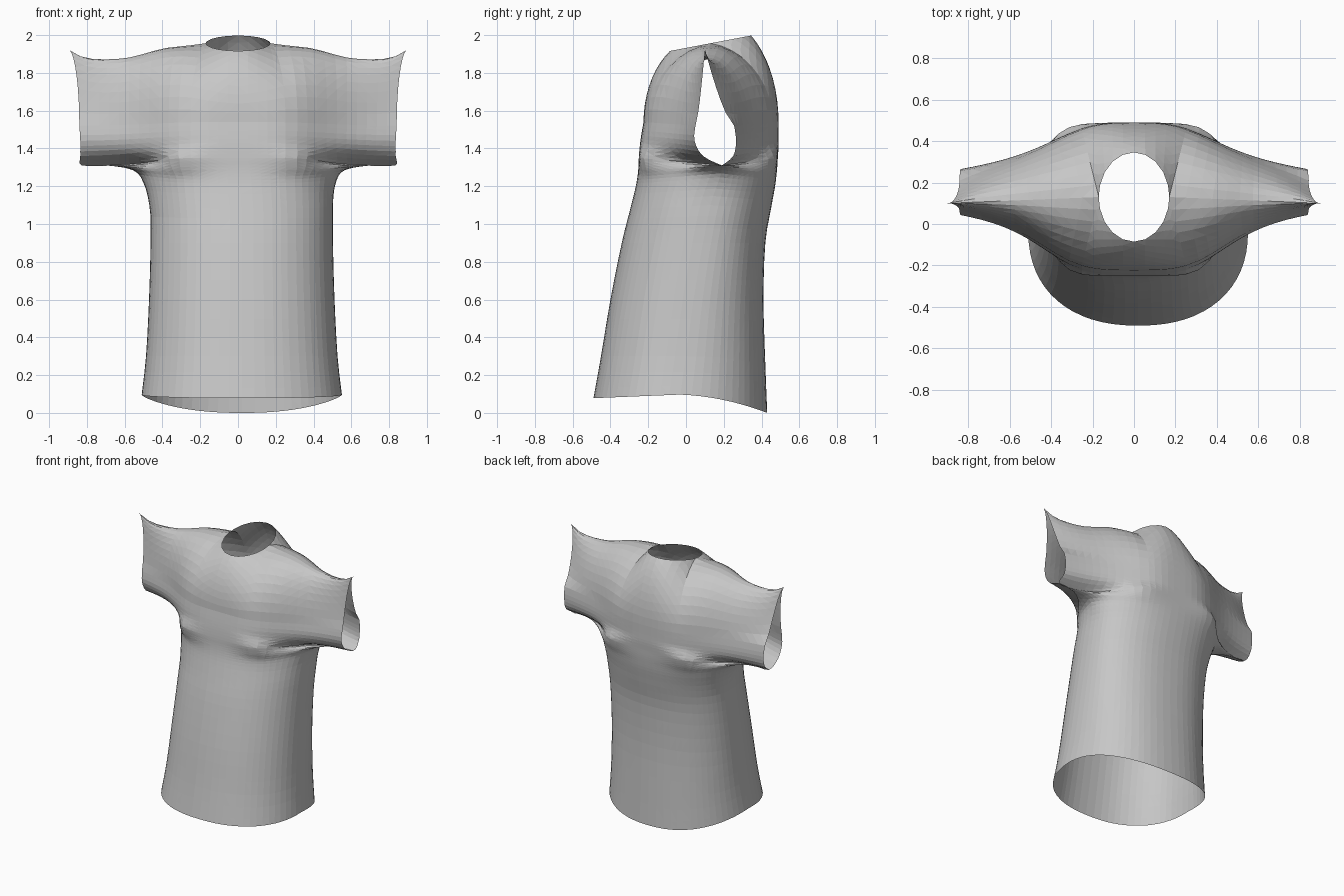
import bpy, bmesh, math
from mathutils import Vector

cube = bpy.data.objects.get("Cube")
if cube:
    bpy.data.objects.remove(cube)

COLS, SUB, ARCH = 16, 3, 9   # columns per quarter, steps per row, shoulder steps
NECK = 0.3                   # share of the top row that follows the neckline
ROUND = 0.88                 # below 1 makes the body section squarer

# Rows from hem to upper sleeve:
# centre z, front y, back y, seam x, seam z, seam front y, seam back y, sleeve blend
ROWS = [
    (.078, -.49, .43, .53, .097, -.03, -.03, 0),
    (.3, -.45, .42, .507, .3, 0, 0, 0),
    (.6, -.4, .41, .491, .6, .04, .04, 0),
    (.9, -.34, .42, .483, .9, .09, .09, 0),
    (1.08, -.295, .45, .486, 1.1, .13, .13, 0),
    (1.19, -.268, .47, .51, 1.22, .17, .17, .1),
    (1.25, -.257, .478, .56, 1.285, .19, .19, .3),
    (1.3, -.252, .483, .7, 1.31, .19, .19, .7),
    (1.35, -.25, .486, .83, 1.31, .19, .19, 1),
    (1.41, -.245, .49, .835, 1.36, .09, .25, 1),
    (1.47, -.237, .49, .835, 1.44, .045, .265, 1),
    (1.54, -.225, .49, .84, 1.52, .05, .255, 1),
]
# Shoulder ridge, x and z
RIDGE = [(.17, 1.955), (.4, 1.93), (.5, 1.9), (.6, 1.875), (.75, 1.87), (.83, 1.885), (.9, 1.925)]


def mix(a, b, t):
    return a + (b - a) * t


def smooth_rows(rows):
    """Catmull-Rom rows between the key rows."""
    out = []
    for i in range(len(rows) - 1):
        quad = [rows[max(0, min(len(rows) - 1, i + k))] for k in (-1, 0, 1, 2)]
        for s in range(SUB):
            t = s / SUB
            out.append([b + t / 2 * (c - a + t * (2 * a - 5 * b + 4 * c - d + t * (3 * (b - c) + d - a)))
                        for a, b, c, d in zip(*quad)])
    return out + [rows[-1]]


def ridge_height(x):
    for (x0, z0), (x1, z1) in zip(RIDGE, RIDGE[1:]):
        if x <= x1:
            return mix(z0, z1, (x - x0) / (x1 - x0))
    return RIDGE[-1][1]


def row_point(row, u, side):
    """Point on the front (side -1) or back (side 1) at u from centre to seam."""
    cz, front, back, seam_x, seam_z, seam_f, seam_b, k = row
    k = max(0, min(1, k))
    a = u * math.pi / 2
    x = seam_x * mix(math.sin(a) ** ROUND, u, k)
    # the chest is fuller than the back; both fall off steeply under the arm
    pinch = max(0, min(1, 1 - (seam_b - seam_f) / .2))
    reach, power = (.48, 4) if side < 0 else (.45, 3.3)
    bell = (1 - u ** 6) / (1 + (x / mix(reach, .46, pinch)) ** mix(power, 7, pinch))
    g = mix(max(0, math.cos(a)) ** ROUND, bell, k) if u < 1 else 0
    centre, seam = (front, seam_f) if side < 0 else (back, seam_b)
    z = mix(seam_z, cz, g)
    if side > 0:   # hem dips at the back
        z -= .078 * max(0, 1 - (cz - .078) / .5) * g * g
    return Vector((x, mix(seam, centre, g), z))


def top_point(u, side):
    """Neckline near the centre, shoulder ridge further out."""
    if u <= NECK:
        a = u / NECK * math.pi / 2
        y = .13 + side * .215 * math.cos(a)
        return Vector((.17 * math.sin(a), y, 1.957 + (y - .13) * .19))
    t = (u - NECK) / (1 - NECK)
    x = mix(.17, .9, t)
    return Vector((x, mix(.13, .1, t), ridge_height(x)))


def column_grid(side):
    rows = smooth_rows(ROWS)
    us = [i / COLS for i in range(COLS + 1)]
    # keep one column exactly at the side of the neck
    us[min(range(COLS), key=lambda i: abs(us[i] - NECK))] = NECK
    grid = [[row_point(r, u, side) for u in us] for r in rows]
    for j in range(1, ARCH + 1):
        line = []
        for u in us:
            # a short arc up to the neck, a full quarter turn over the shoulder
            turn = math.radians(mix(55, 90, min(1, u / .4)))
            a = turn * j / ARCH
            rise = math.sin(a) / math.sin(turn)
            lean = (1 - math.cos(a)) / (1 - math.cos(turn))
            p, q = row_point(rows[-1], u, side), top_point(u, side)
            y_lean = mix(lean, rise ** .7, u ** 6)
            line.append(Vector((mix(p.x, q.x, lean), mix(p.y, q.y, y_lean), mix(p.z, q.z, rise))))
        grid.append(line)
    return grid


# Shirt: four mirrored quarters welded along the seams
bm = bmesh.new()
for side in (-1, 1):
    grid = column_grid(side)
    for mirror in (-1, 1):
        verts = []
        for line in grid:
            verts.append([])
            for p in line:
                shift = .02 * max(0, min(1, (1.35 - p.z) / .3))
                verts[-1].append(bm.verts.new((mirror * p.x + shift, p.y, p.z)))
        for low, high in zip(verts, verts[1:]):
            for i in range(COLS):
                quad = [low[i], low[i + 1], high[i + 1], high[i]]
                bm.faces.new(quad if mirror * side < 0 else quad[::-1])
bmesh.ops.remove_doubles(bm, verts=bm.verts, dist=.0008)
bmesh.ops.triangulate(bm, faces=bm.faces)

mesh = bpy.data.meshes.new("shirt")
bm.to_mesh(mesh)
bm.free()
shirt = bpy.data.objects.new("shirt", mesh)
bpy.context.collection.objects.link(shirt)

# Plain grey cloth
cloth = bpy.data.materials.new("grey cloth")
cloth.use_nodes = True
colour = (.57, .57, .57, 1)
cloth.diffuse_color = colour
cloth.node_tree.nodes["Principled BSDF"].inputs["Base Color"].default_value = colour
mesh.materials.append(cloth)
